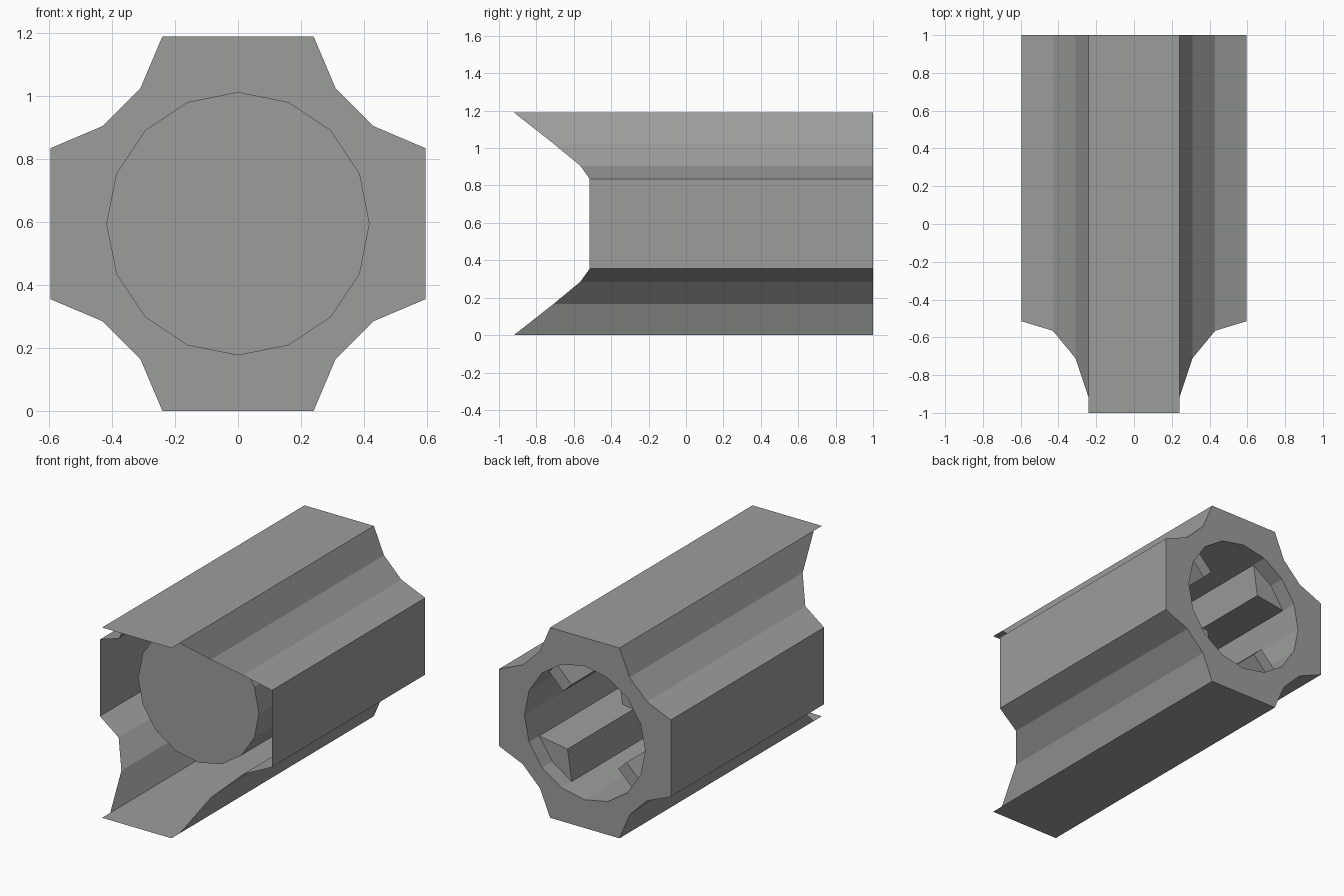
import bpy, bmesh
from math import cos, sin, pi, radians

cube = bpy.data.objects.get("Cube")
if cube:
    bpy.data.objects.remove(cube, do_unlink=True)

HALF = 0.595          # half height, also the axis height
BACK = 1.0            # rear end
CAP = -0.39           # front of the inner tube
RIB_BACK = 0.9        # recessed rear end of the ribs
RADIUS = 0.418

grey = bpy.data.materials.new("plain_grey")
grey.use_nodes = True
colour = (0.33, 0.34, 0.33, 1)
grey.diffuse_color = colour
grey.node_tree.nodes["Principled BSDF"].inputs["Base Color"].default_value = colour


def finish(name, bm, recalc=True):
    if recalc:
        bmesh.ops.recalc_face_normals(bm, faces=bm.faces)
    mesh = bpy.data.meshes.new(name)
    bm.to_mesh(mesh)
    bm.free()
    mesh.materials.append(grey)
    obj = bpy.data.objects.new(name, mesh)
    obj.location.z = HALF
    bpy.context.collection.objects.link(obj)
    return obj


def ring(bm, points, y):
    return [bm.verts.new((x, y, z)) for x, z in points]


# Outline: one quadrant (x, z, front y), mirrored into a closed loop
quadrant = [(HALF, 0.24, -0.515), (0.43, 0.31, -0.565),
            (0.31, 0.43, -0.71), (0.24, HALF, -0.92)]
outline = []
for sx, sz, step in ((1, 1, 1), (-1, 1, -1), (-1, -1, 1), (1, -1, -1)):
    outline += [(sx * x, sz * z, y) for x, z, y in quadrant[::step]]
outline_xz = [(x, z) for x, z, y in outline]
circle = [(RADIUS * cos(i * pi / 8), RADIUS * sin(i * pi / 8)) for i in range(16)]

# Thin outer shell; the flat top and bottom panels run out to the very front
bm = bmesh.new()
count = len(outline)
for i, (x0, z0, y0) in enumerate(outline):
    x1, z1, y1 = outline[(i + 1) % count]
    if z0 == z1:
        y0 = y1 = -1.0
    corners = [(x0, y0, z0), (x1, y1, z1), (x1, BACK, z1), (x0, BACK, z0)]
    bm.faces.new([bm.verts.new(c) for c in corners])
bmesh.ops.remove_doubles(bm, verts=bm.verts, dist=0.0001)
finish("outer_shell", bm, recalc=False)

# Rear plate with a round opening
bm = bmesh.new()
edges = []
for points in (outline_xz, circle):
    verts = ring(bm, points, BACK)
    edges += [bm.edges.new((verts[i - 1], verts[i])) for i in range(len(verts))]
bmesh.ops.triangle_fill(bm, edges=edges, use_beauty=True, normal=(0, 1, 0))
for face in bm.faces:
    face.normal_update()
    if face.normal.y < 0:
        face.normal_flip()
finish("rear_plate", bm, recalc=False)

# Inner tube, closed at the front and open at the rear
bm = bmesh.new()
front, rear = ring(bm, circle, CAP), ring(bm, circle, BACK)
for i in range(16):
    bm.faces.new((front[i - 1], front[i], rear[i], rear[i - 1]))
bm.faces.new(front)
finish("inner_tube", bm)


def rib(name, points):
    bm = bmesh.new()
    a, b = ring(bm, points, CAP + 0.005), ring(bm, points, RIB_BACK)
    for i in range(len(points)):
        bm.faces.new((a[i - 1], a[i], b[i], b[i - 1]))
    bm.faces.new(a)
    bm.faces.new(b)
    finish(name, bm)


# Wide corner ribs on one diagonal
for name, s in (("wide_rib_left", 1), ("wide_rib_right", -1)):
    corner = [(0.385, 0.16), (0.19, 0.19), (0.16, 0.385), (0.295, 0.295)]
    rib(name, [(s * x, -s * z) for x, z in corner])

# Narrow radial ribs on the other diagonal
for name, angle in (("narrow_rib_upper", 45), ("narrow_rib_lower", 225)):
    c, s = cos(radians(angle)), sin(radians(angle))
    section = [(0.27, -0.04), (0.41, -0.04), (0.41, 0.04), (0.27, 0.04)]
    rib(name, [(r * c - t * s, r * s + t * c) for r, t in section])
